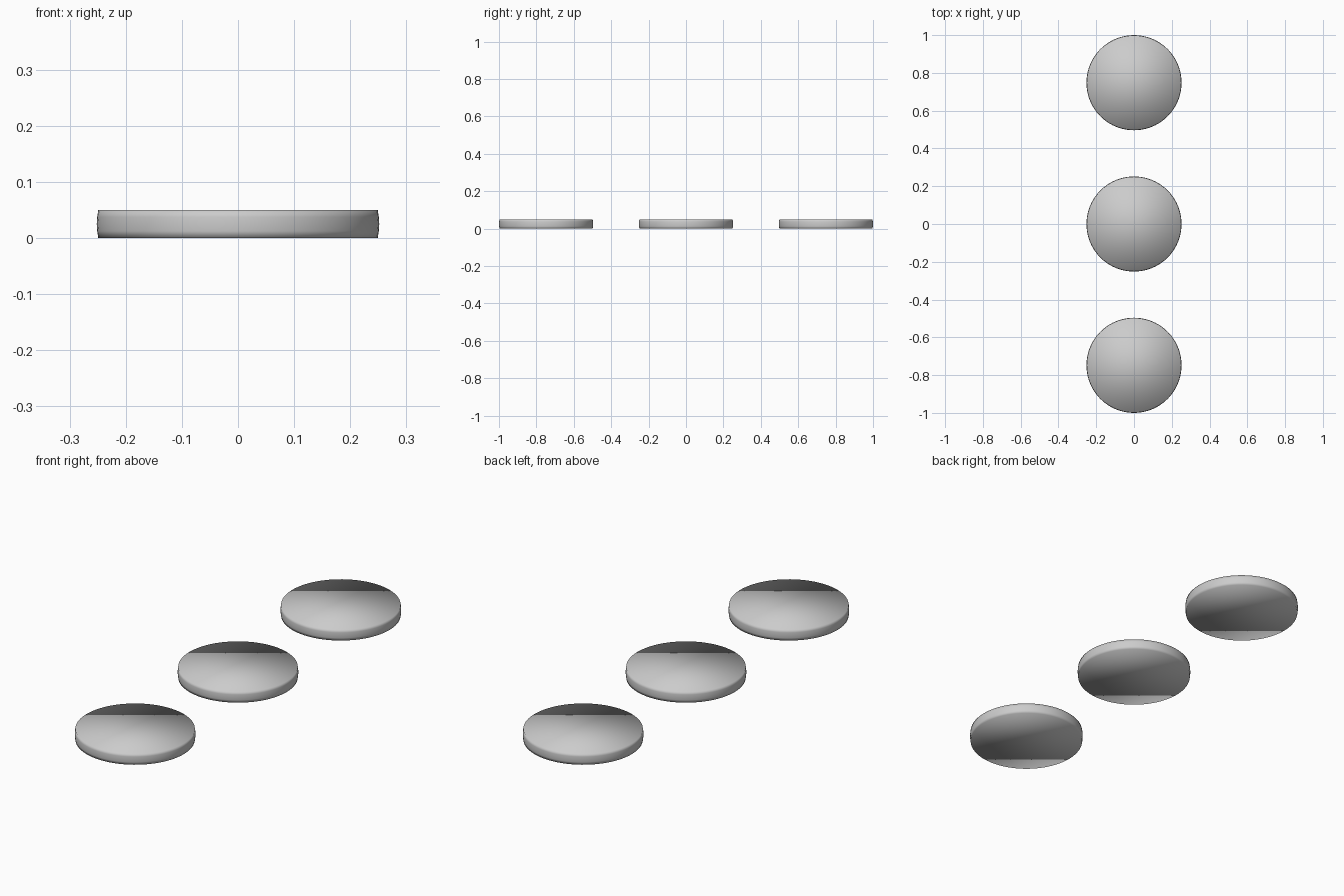
import bpy, bmesh
from math import cos, sin, tau

if "Cube" in bpy.data.objects:
    bpy.data.objects.remove(bpy.data.objects["Cube"])

SEGMENTS = 96
# slightly bulged rim profile: (radius, height)
PROFILE = [(0.2490, 0.0), (0.2510, 0.0125), (0.2518, 0.025), (0.2510, 0.0375), (0.2490, 0.05)]


def make_disc(name, y):
    bm = bmesh.new()
    rings = [[bm.verts.new((r * cos(tau * i / SEGMENTS), r * sin(tau * i / SEGMENTS), z))
              for i in range(SEGMENTS)] for r, z in PROFILE]
    # rim
    for low, high in zip(rings, rings[1:]):
        for i in range(SEGMENTS):
            j = (i + 1) % SEGMENTS
            bm.faces.new((low[i], low[j], high[j], high[i]))
    # flat caps
    bm.faces.new(rings[-1])
    bm.faces.new(rings[0][::-1])
    # fully smooth, so the caps shade like pebbles
    for f in bm.faces:
        f.smooth = True
    mesh = bpy.data.meshes.new(name)
    bm.to_mesh(mesh)
    bm.free()
    obj = bpy.data.objects.new(name, mesh)
    obj.location.y = y
    bpy.context.collection.objects.link(obj)


# row of three discs
for name, y in (("front_disc", -0.748), ("middle_disc", 0), ("back_disc", 0.748)):
    make_disc(name, y)
